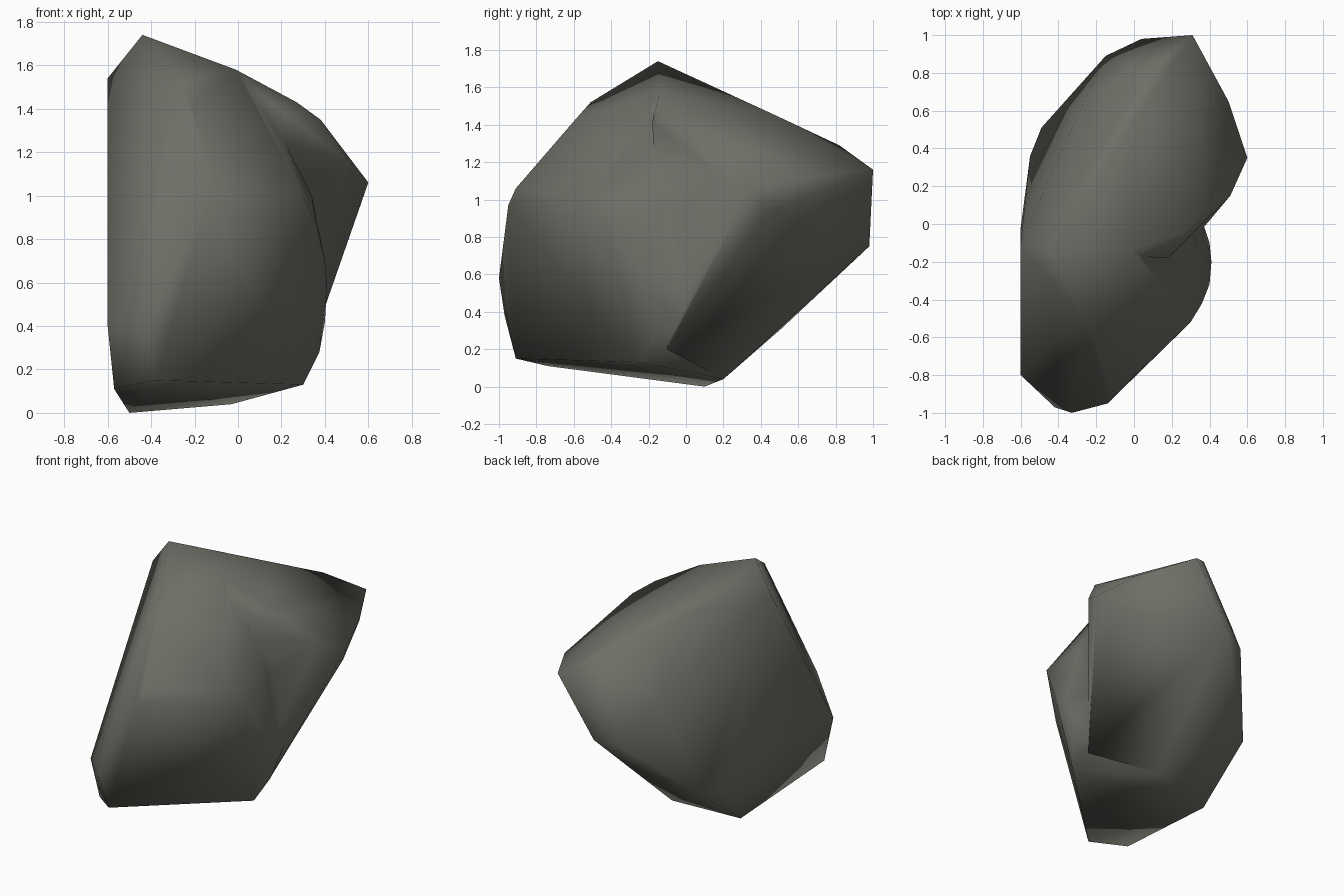
import bpy, bmesh

if "Cube" in bpy.data.objects:
    bpy.data.objects.remove(bpy.data.objects["Cube"])

# Dark warm-grey stone
stone = bpy.data.materials.new("dark grey stone")
stone.diffuse_color = (0.16, 0.16, 0.138, 1)
stone.use_nodes = True
stone.node_tree.nodes["Principled BSDF"].inputs["Base Color"].default_value = stone.diffuse_color


def hull(name, pts):
    """Chiselled block: convex hull around a few corner points."""
    bm = bmesh.new()
    for p in pts:
        bm.verts.new(p)
    bmesh.ops.convex_hull(bm, input=bm.verts)
    loose = [v for v in bm.verts if not v.link_faces]
    bmesh.ops.delete(bm, geom=loose, context='VERTS')
    bmesh.ops.recalc_face_normals(bm, faces=bm.faces)
    me = bpy.data.meshes.new(name)
    bm.to_mesh(me)
    bm.free()
    me.materials.append(stone)
    ob = bpy.data.objects.new(name, me)
    bpy.context.collection.objects.link(ob)
    return ob


# Corners shared by both lobes: peak and ridge, then rear edge
ridge = [(-.44, -.15, 1.74), (-.01, -.14, 1.58), (-.05, .48, 1.45)]
rear = [(.04, .98, .75), (-.15, .89, .70), (-.49, .51, .31),
        (-.25, .68, 1.0), (-.03, .2, .04)]

# Main body: flat left side, pointed front, tilted base
body = hull("boulder", ridge + rear + [
    (-.6, -.1, 1.54), (-.26, -.51, 1.52), (-.22, -.59, 1.43),
    (-.11, -.91, 1.06), (-.14, -.95, .97), (-.33, -1, .58),
    (-.42, -.97, .38), (-.38, -.91, .15), (-.6, -.8, .4), (-.57, -.74, .11),
    (-.6, -.02, .5), (-.55, .36, .34), (-.5, .1, 0),
    (.22, -.16, 1.24), (.34, -.14, 1.0), (.3, -.52, 1.0), (.36, -.42, .87),
    (.4, -.32, .7), (.41, -.2, .58), (.4, -.1, .42), (.375, -.17, .28),
    (.3, -.25, .13), (.1, -.49, .4), (.16, -.48, .58)])

# Rear shoulder overhanging on the right
shoulder = hull("shoulder", ridge + rear + [
    (.18, -.18, 1.4), (.27, -.04, 1.43), (.38, .06, 1.35), (.6, .35, 1.06),
    (.51, .15, 1.16), (.52, .44, .93), (.5, .65, 1.12), (.31, 1, 1.16),
    (.1, .82, 1.29), (.37, 0, .5), (.3, -.1, .2)])

# Fuse the lobes so a shallow valley is left between them
mod = body.modifiers.new("fuse", 'BOOLEAN')
mod.operation = 'UNION'
mod.solver = 'EXACT'
mod.object = shoulder
bpy.context.view_layer.objects.active = body
body.select_set(True)
shoulder.select_set(False)
bpy.ops.object.modifier_apply(modifier=mod.name)
bpy.data.objects.remove(shoulder, do_unlink=True)

# Clean slivers and shade softly all over
bm = bmesh.new()
bm.from_mesh(body.data)
bmesh.ops.remove_doubles(bm, verts=bm.verts, dist=.015)
bmesh.ops.triangulate(bm, faces=bm.faces)
bmesh.ops.recalc_face_normals(bm, faces=bm.faces)
for f in bm.faces:
    f.smooth = True
    f.material_index = 0
bm.to_mesh(body.data)
bm.free()
